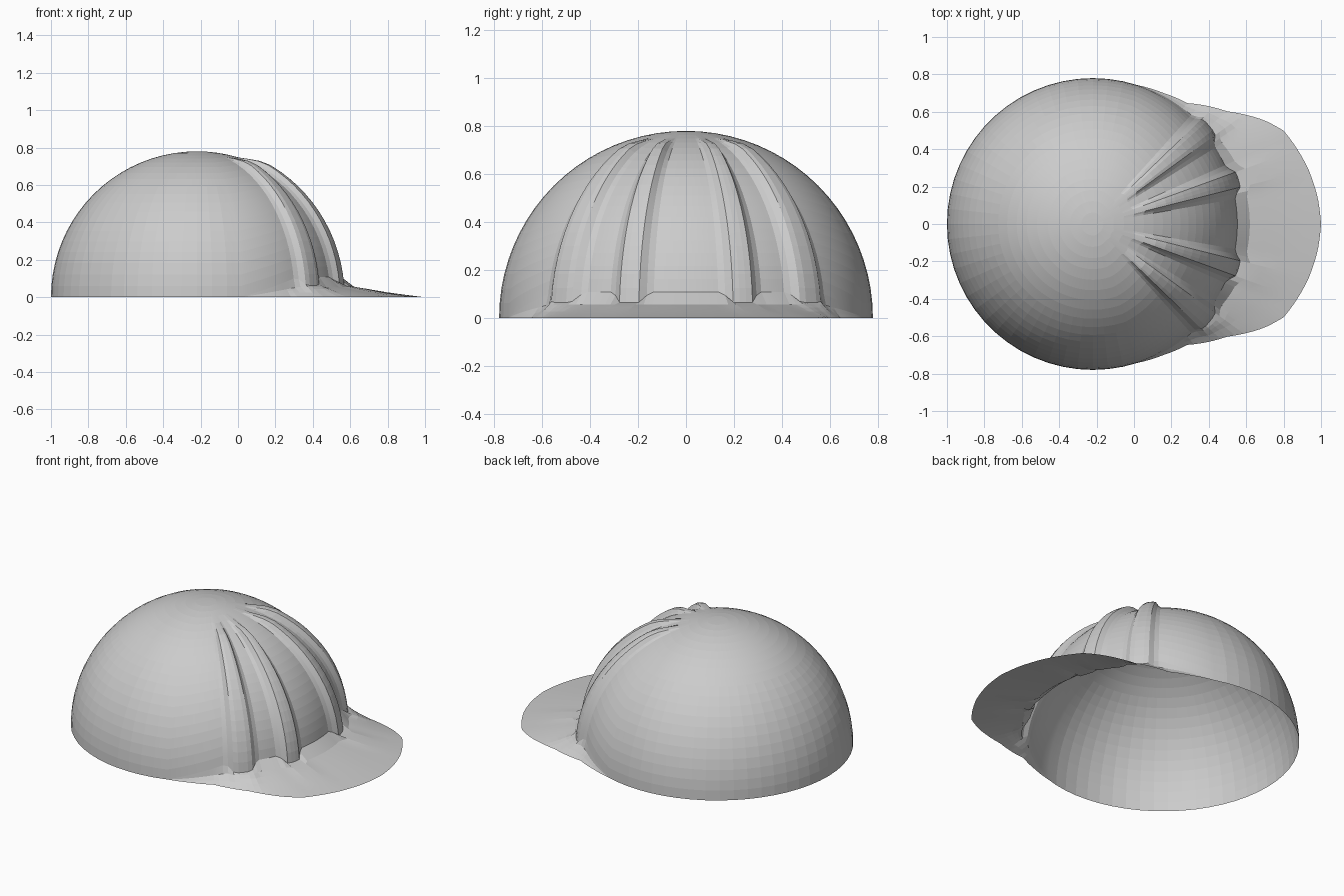
import bpy, math

if "Cube" in bpy.data.objects:
    bpy.data.objects.remove(bpy.data.objects["Cube"])

CX, R = -0.22, 0.78          # dome centre and radius
RINGS = 20
BRIM_END = 72                # brim spans +- this azimuth (degrees)


def smooth(a, b, v):
    t = max(0.0, min(1.0, (v - a) / (b - a)))
    return t * t * (3 - 2 * t)


def interp(table, v):
    for (a, p), (b, q) in zip(table, table[1:]):
        if v <= b:
            return p + (q - p) * (v - a) / (b - a)
    return table[-1][1]


def ridge(az):
    # four raised ribs, mirrored left and right
    a = abs(az)
    return max(1 - smooth(2.5, 6.5, abs(a - 17)), 1 - smooth(3, 7.5, abs(a - 40)))


def rim_height(az):
    # lower edge of the dome: lifted over the brim, dipping at the ribs
    a = abs(az)
    return (0.108 - 0.045 * ridge(az)) * (1 - interp([(0, 0), (46, 0), (BRIM_END, 1), (181, 1)], a))


def dome_point(az, t):
    full = R + 0.036 * ridge(az)
    end = math.acos(rim_height(az) / full)
    polar = end * t
    r = R + 0.036 * ridge(az) * smooth(15, 30, math.degrees(polar))
    a = math.radians(az)
    return (CX + r * math.sin(polar) * math.cos(a),
            r * math.sin(polar) * math.sin(a), r * math.cos(polar))


def build(name, verts, faces):
    mesh = bpy.data.meshes.new(name)
    mesh.from_pydata(verts, [], faces)
    mesh.update()
    obj = bpy.data.objects.new(name, mesh)
    bpy.context.collection.objects.link(obj)
    bpy.context.view_layer.objects.active = obj
    obj.select_set(True)
    bpy.ops.object.shade_smooth_by_angle(angle=math.radians(4))
    obj.select_set(False)
    return obj


# Azimuths: fine over the ribs, coarser round the back
front = [i * 2 for i in range(-36, 37)]
back = [72 + i * 6 for i in range(1, 36)]
azimuths = front + [a if a <= 180 else a - 360 for a in back]

# Dome: open ribbed hemisphere
n = len(azimuths)
verts = [(CX, 0, R)]
for k in range(1, RINGS + 1):
    verts += [dome_point(az, k / RINGS) for az in azimuths]
faces = [(0, 1 + i, 1 + (i + 1) % n) for i in range(n)]
for k in range(RINGS - 1):
    for i in range(n):
        j = (i + 1) % n
        a, b = 1 + k * n, 1 + (k + 1) * n
        faces.append((a + i, b + i, b + j, a + j))
build("dome", verts, faces)

# Brim: thin sheet lofted from the dome edge to the outer outline
OUTLINE = [(0, 1.22), (7, 1.21), (14.6, 1.188), (21, 1.16), (26, 1.136), (31, 1.074),
           (40, 0.937), (52, 0.82), (62, 0.795), (BRIM_END, 0.78)]
SECTION = [(0, 0.108), (0.15, 0.056), (0.33, 0.043), (0.55, 0.026), (0.8, 0.011), (1, 0)]
m = len(front)
verts, faces = [], []
for t, h in SECTION:
    for az in front:
        x, y, z = dome_point(az, 1)
        inner = math.hypot(x - CX, y)
        r = inner + t * (max(inner, interp(OUTLINE, abs(az))) - inner)
        a = math.radians(az)
        fade = 1 - interp([(0, 0), (46, 0), (BRIM_END, 1)], abs(az))
        verts.append((CX + r * math.cos(a), r * math.sin(a), min(z, h * fade)))
for k in range(len(SECTION) - 1):
    for i in range(m - 1):
        a, b = k * m + i, (k + 1) * m + i
        faces.append((a, b, b + 1, a + 1))
build("brim", verts, faces)
